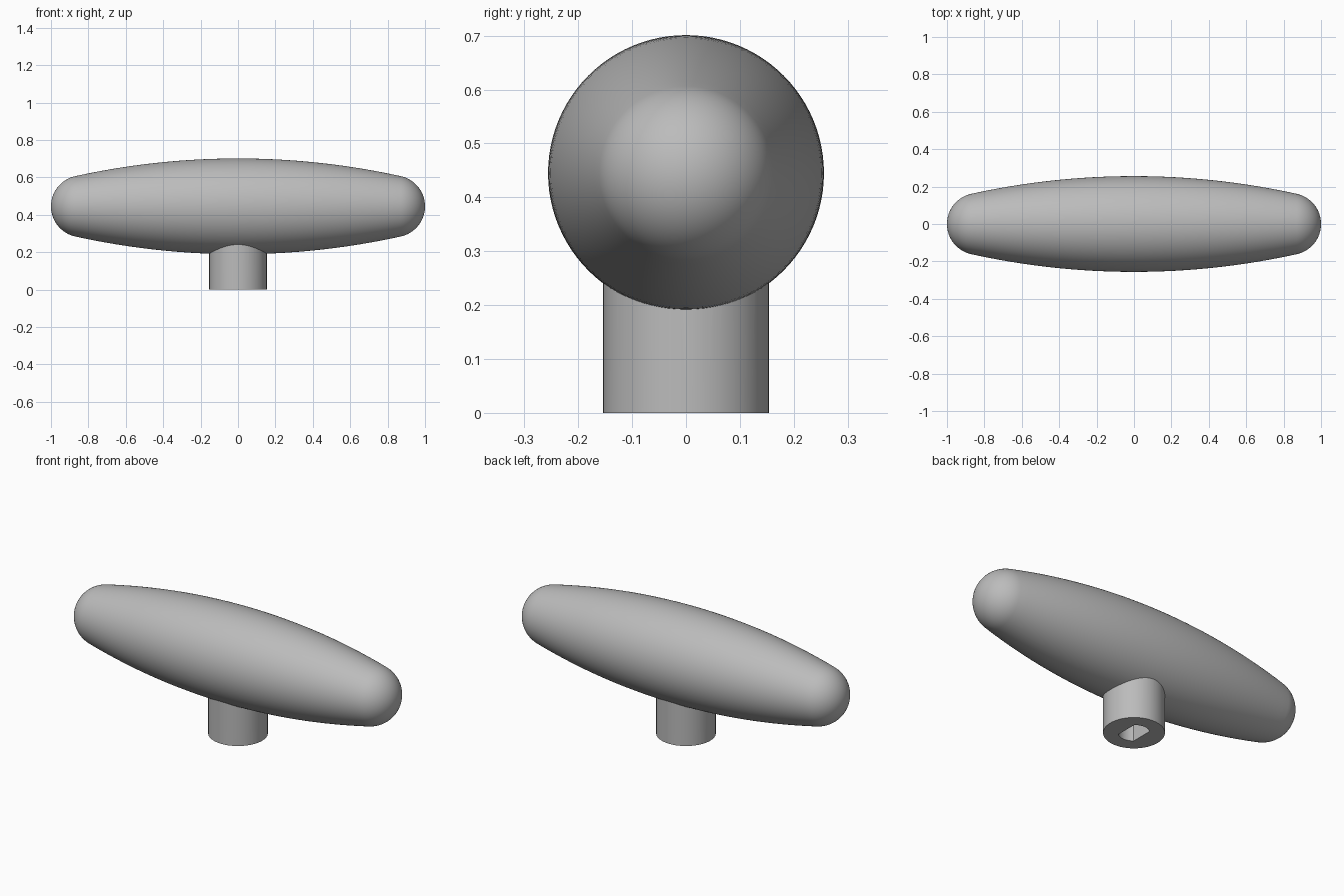
import bpy
import bmesh
from math import asin, cos, pi, radians, sin, sqrt
from mathutils import Matrix

if "Cube" in bpy.data.objects:
    bpy.data.objects.remove(bpy.data.objects["Cube"])

AXIS_Z = 0.445      # height of the grip axis
MID_R = 0.256       # grip radius at the middle
TIP_R = 0.165       # radius of the rounded ends
STEM_R = 0.154
BORE_R = 0.08
BORE_FLAT = 0.05    # half width between the flats of the bore
BORE_TOP = 0.3

grey = bpy.data.materials.new("satin grey")
grey.use_nodes = True
colour = (0.5, 0.5, 0.5, 1)
grey.diffuse_color = colour
grey.node_tree.nodes["Principled BSDF"].inputs["Base Color"].default_value = colour


def add_object(name, bm):
    bmesh.ops.recalc_face_normals(bm, faces=bm.faces)
    mesh = bpy.data.meshes.new(name)
    bm.to_mesh(mesh)
    bm.free()
    mesh.materials.append(grey)
    obj = bpy.data.objects.new(name, mesh)
    bpy.context.collection.objects.link(obj)
    return obj


def prism(name, outline, z0, z1):
    bm = bmesh.new()
    base = bm.faces.new([bm.verts.new((x, y, z0)) for x, y in outline])
    top = bmesh.ops.extrude_face_region(bm, geom=[base])["geom"]
    verts = [v for v in top if isinstance(v, bmesh.types.BMVert)]
    bmesh.ops.translate(bm, verts=verts, vec=(0, 0, z1 - z0))
    return add_object(name, bm)


def arc(radius, start, end, steps):
    angles = [start + (end - start) * i / steps for i in range(steps + 1)]
    return [(radius * cos(a), radius * sin(a)) for a in angles]


# Grip: a wide arc running tangent into round ends, spun around x
tip_x = 1 - TIP_R
big_r = (tip_x ** 2 + MID_R ** 2 - TIP_R ** 2) / (2 * (MID_R - TIP_R))
blend = asin(tip_x / (big_r - TIP_R))
half = [(big_r * sin(blend * i / 20), MID_R - big_r + big_r * cos(blend * i / 20))
        for i in range(20)]
half += [(tip_x + x, r) for x, r in arc(TIP_R, pi / 2 - blend, 0, 16)]
half[-1] = (1, 0)
profile = [(-x, r) for x, r in reversed(half[1:])] + half

bm = bmesh.new()
verts = [bm.verts.new((x, 0, r)) for x, r in profile]
edges = [bm.edges.new(pair) for pair in zip(verts, verts[1:])]
bmesh.ops.spin(bm, geom=verts + edges, cent=(0, 0, 0), axis=(1, 0, 0),
               angle=2 * pi, steps=96, use_merge=True)
bmesh.ops.remove_doubles(bm, verts=bm.verts, dist=0.0001)
bmesh.ops.transform(bm, matrix=Matrix.Translation((0, 0, AXIS_Z)), verts=bm.verts)
grip = add_object("grip_with_stem", bm)

# Stem under the grip
stem = prism("stem_helper", arc(STEM_R, 0, 2 * pi, 96)[:-1], 0, AXIS_Z)

# Bore with two flats, cut up from below
corner = asin(BORE_FLAT / BORE_R)
back = arc(BORE_R, pi / 2 - corner, pi / 2 + corner, 24)
bore = prism("bore_cutter", back + [(-x, -y) for x, y in back], -0.1, BORE_TOP)

bpy.context.view_layer.objects.active = grip
for helper, operation in ((stem, "UNION"), (bore, "DIFFERENCE")):
    mod = grip.modifiers.new(operation.lower(), "BOOLEAN")
    mod.operation = operation
    mod.solver = "EXACT"
    mod.object = helper
    bpy.ops.object.modifier_apply(modifier=mod.name)
    bpy.data.objects.remove(helper)

bpy.ops.object.select_all(action="DESELECT")
grip.select_set(True)
bpy.ops.object.shade_smooth_by_angle(angle=radians(30))
